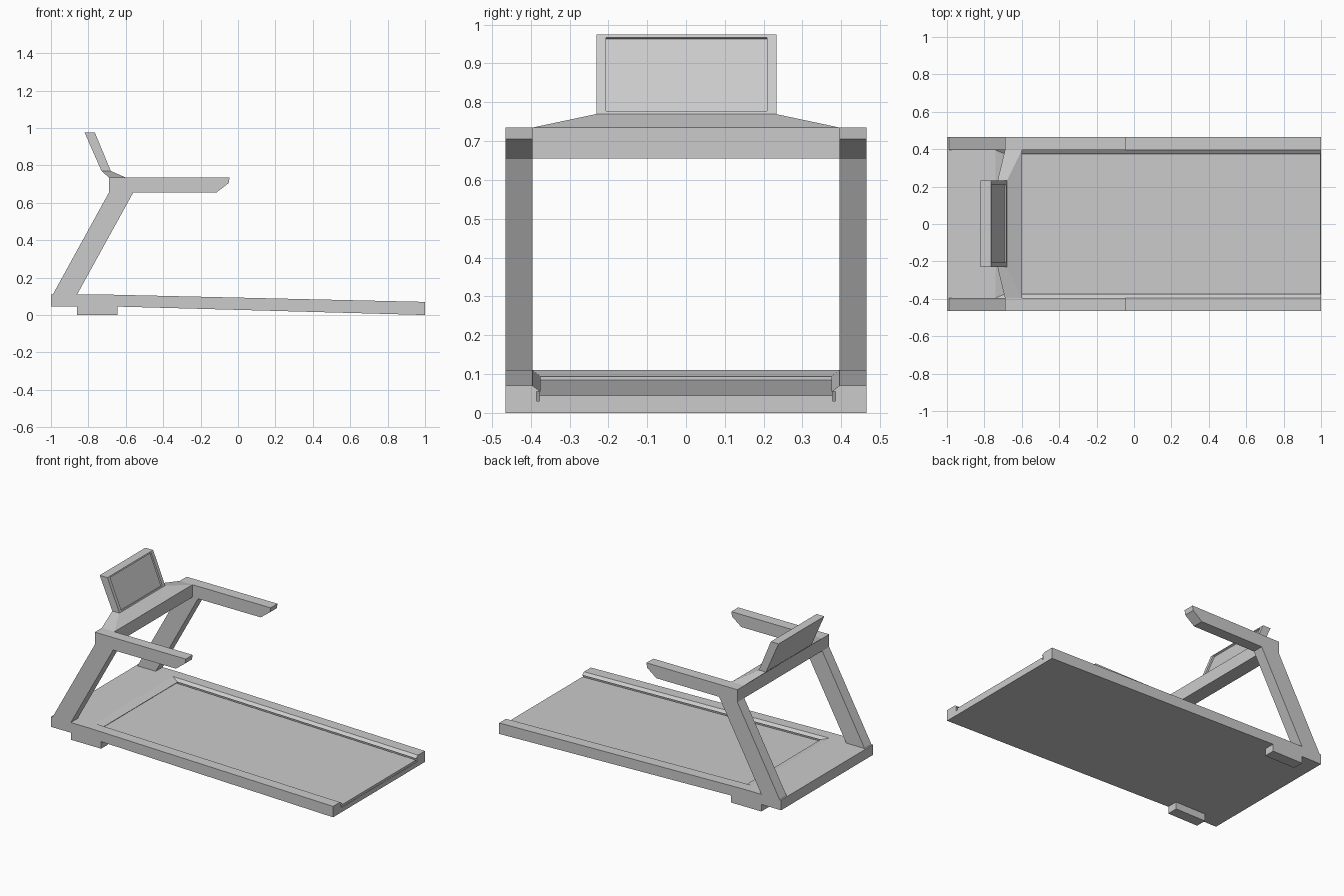
import bpy, bmesh
from mathutils import Vector

if "Cube" in bpy.data.objects:
    bpy.data.objects.remove(bpy.data.objects["Cube"])


def loft(name, rings):
    """Closed solid through a series of rings with matching point counts."""
    bm = bmesh.new()
    vs = [[bm.verts.new(p) for p in ring] for ring in rings]
    n = len(vs[0])
    for a, b in zip(vs, vs[1:]):
        for i in range(n):
            j = (i + 1) % n
            bm.faces.new((a[i], a[j], b[j], b[i]))
    bm.faces.new(vs[0])
    bm.faces.new(vs[-1])
    bmesh.ops.recalc_face_normals(bm, faces=bm.faces)
    me = bpy.data.meshes.new(name)
    bm.to_mesh(me)
    bm.free()
    ob = bpy.data.objects.new(name, me)
    bpy.context.collection.objects.link(ob)
    return ob


def prism(name, profile, y0, y1):
    """Side profile (x, z) extruded across y."""
    return loft(name, [[(x, y, z) for x, z in profile] for y in (y0, y1)])


def rect(x0, x1, y, z):
    return [(x0, -y, z), (x1, -y, z), (x1, y, z), (x0, y, z)]


def deck_ring(x0, x1, y, h):
    """Rectangle at height h relative to the sloping deck top."""
    return [(x, yy, 0.07 + (1 - x) * 0.04 / 1.74 + h) for x, yy, _ in rect(x0, x1, y, 0)]


# Deck with a bevelled, undercut recess for the belt
deck = prism("deck", [(-1, 0.045), (-0.645, 0.045), (1, 0), (1, 0.07),
                      (-0.74, 0.11), (-1, 0.11)], -0.465, 0.465)
cutter = loft("recess_cutter", [deck_ring(-0.79, 1.1, 0.415, 0.015),
                                deck_ring(-0.69, 1.1, 0.375, -0.015),
                                deck_ring(-0.70, 1.1, 0.385, -0.015),
                                deck_ring(-0.70, 1.1, 0.385, -0.04)])
cutter.hide_render = True
mod = deck.modifiers.new("recess", 'BOOLEAN')
mod.operation = 'DIFFERENCE'
mod.solver = 'EXACT'
mod.object = cutter
dg = bpy.context.evaluated_depsgraph_get()
cut_mesh = bpy.data.meshes.new_from_object(deck.evaluated_get(dg))
deck.modifiers.clear()
deck.data = cut_mesh
bpy.data.objects.remove(cutter)

# Running belt
loft("running_belt", [deck_ring(-0.70, 0.998, 0.377, -0.041),
                      deck_ring(-0.70, 0.998, 0.377, -0.025)])

# Feet, uprights with handrails on both sides
frame = [(-0.99, 0.11), (-0.86, 0.11), (-0.56, 0.655), (-0.115, 0.655),
         (-0.05, 0.705), (-0.045, 0.735), (-0.69, 0.735), (-0.69, 0.655)]
foot = [(-0.86, 0), (-0.645, 0), (-0.645, 0.045), (-0.86, 0.045)]
for side, s in (("left", 1), ("right", -1)):
    prism("foot_" + side, foot, s * 0.395, s * 0.465)
    prism("upright_handrail_" + side, frame, s * 0.395, s * 0.465)

# Crossbar and tapered console neck
prism("crossbar", [(-0.69, 0.655), (-0.6, 0.655), (-0.6, 0.735), (-0.69, 0.735)], -0.395, 0.395)
loft("console_neck", [rect(-0.69, -0.6, 0.395, 0.735), rect(-0.73, -0.68, 0.23, 0.77)])

# Console with recessed screen
console = prism("console", [(-0.73, 0.77), (-0.68, 0.77), (-0.765, 0.975), (-0.82, 0.975)],
                -0.23, 0.233)
bm = bmesh.new()
bm.from_mesh(console.data)
screen = max(bm.faces, key=lambda f: f.normal.x)
normal = screen.normal.copy()
bmesh.ops.inset_region(bm, faces=[screen], thickness=0.012)
for v in screen.verts:
    v.co.y *= 0.93
bmesh.ops.inset_region(bm, faces=[screen], thickness=0.0005)
bmesh.ops.translate(bm, verts=screen.verts, vec=normal * -0.01)
bm.to_mesh(console.data)
bm.free()
